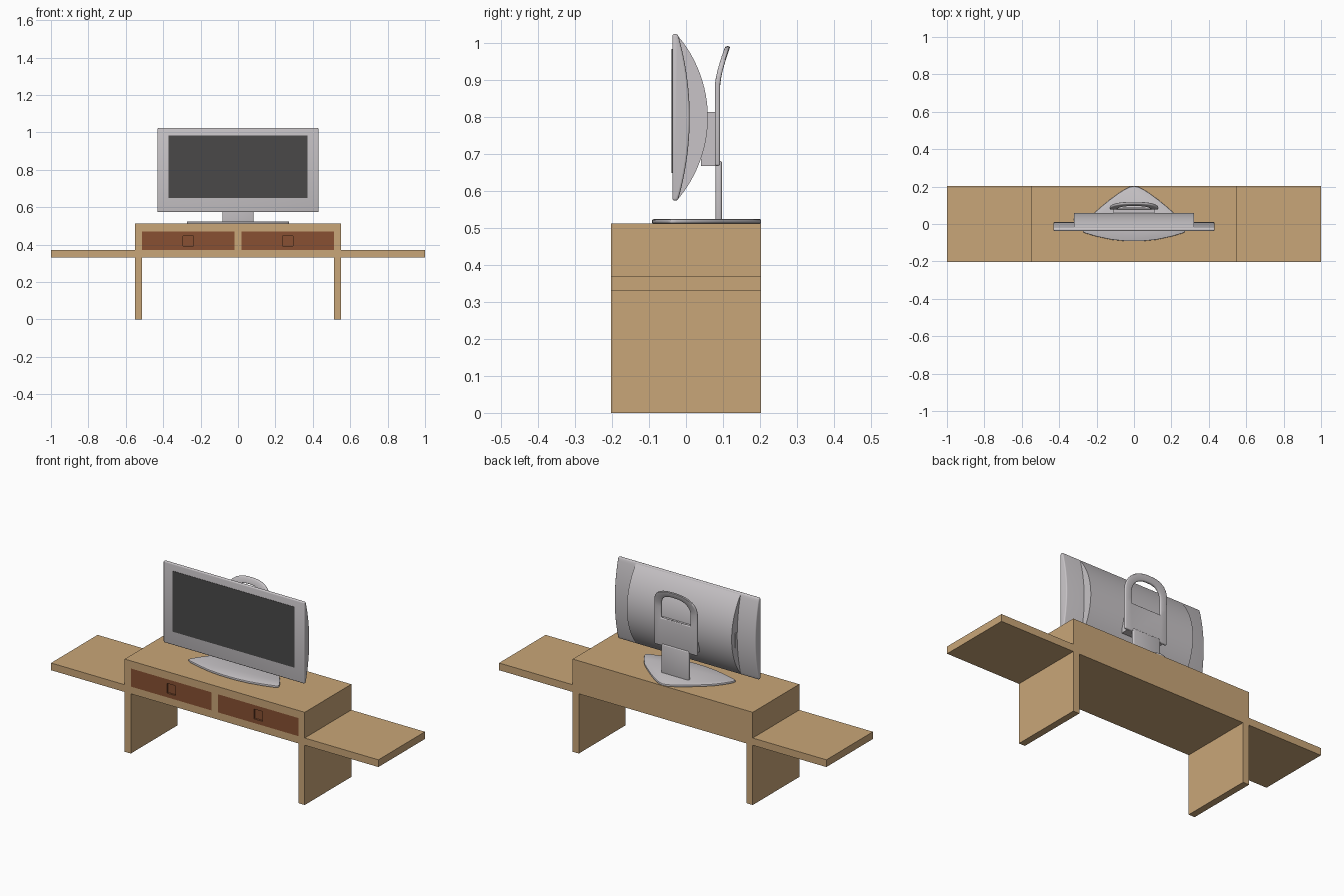
import bpy, bmesh, math

if "Cube" in bpy.data.objects:
    bpy.data.objects.remove(bpy.data.objects["Cube"])


def material(name, r, g, b):
    m = bpy.data.materials.new(name)
    lin = [((c / 255 + 0.055) / 1.055) ** 2.4 for c in (r, g, b)]
    m.diffuse_color = (*lin, 1)
    m.use_nodes = True
    m.node_tree.nodes["Principled BSDF"].inputs["Base Color"].default_value = m.diffuse_color
    return m


WOOD = material("light_wood", 201, 166, 120)
RED = material("red_brown_wood", 136, 80, 50)
GREY = material("silver_grey", 200, 196, 199)
DARK = material("dark_screen", 74, 73, 73)


def make(name, bm, mat):
    bmesh.ops.recalc_face_normals(bm, faces=bm.faces)
    me = bpy.data.meshes.new(name)
    bm.to_mesh(me)
    bm.free()
    me.materials.append(mat)
    ob = bpy.data.objects.new(name, me)
    bpy.context.collection.objects.link(ob)
    return ob


def box(name, mat, x, y, z):
    bm = bmesh.new()
    bmesh.ops.create_cube(bm, size=1)
    for v in bm.verts:
        v.co = [(r[0] + r[1]) / 2 + c * (r[1] - r[0]) for r, c in zip((x, y, z), v.co)]
    return make(name, bm, mat)


def prism(name, mat, pts, lo, hi, place):
    """Extrude a 2D outline from lo to hi; place(u, v, w) maps it into space."""
    bm = bmesh.new()
    rings = [[bm.verts.new(place(u, v, w)) for u, v in pts] for w in (lo, hi)]
    n = len(pts)
    for ring in rings:
        bm.faces.new(ring)
    for i in range(n):
        j = (i + 1) % n
        bm.faces.new((rings[0][i], rings[0][j], rings[1][j], rings[1][i]))
    return make(name, bm, mat)


def finish(ob, bevel=0, segments=3):
    """Apply modifiers, optionally round edges, and smooth shade."""
    if bevel:
        m = ob.modifiers.new("round", 'BEVEL')
        m.width, m.segments, m.limit_method = bevel, segments, 'ANGLE'
        m.angle_limit = math.radians(35)
    bpy.ops.object.select_all(action='DESELECT')
    bpy.context.view_layer.objects.active = ob
    ob.select_set(True)
    bpy.ops.object.convert(target='MESH')
    bpy.ops.object.shade_smooth_by_angle(angle=math.radians(35))


def cut(ob, cutter):
    m = ob.modifiers.new("cut", 'BOOLEAN')
    m.object, m.operation, m.solver = cutter, 'DIFFERENCE', 'EXACT'
    bpy.ops.object.select_all(action='DESELECT')
    bpy.context.view_layer.objects.active = ob
    ob.select_set(True)
    bpy.ops.object.convert(target='MESH')
    bpy.data.objects.remove(cutter)


D = 0.203  # half depth of the bench

# Bench: cabinet, side shelves, legs, inset drawers with square finger pulls
cabinet = box("cabinet", WOOD, (-0.55, 0.55), (-D, D), (0.33, 0.512))
for side, s in (("left", -1), ("right", 1)):
    def span(a, b):
        return tuple(sorted((s * a, s * b)))
    box(side + "_shelf", WOOD, span(0.55, 1), (-D, D), (0.33, 0.37))
    box(side + "_leg", WOOD, span(0.513, 0.55), (-D, D), (0, 0.33))
    dx, dz = span(0.02, 0.512), (0.37, 0.47)
    cut(cabinet, box("drawer_pocket", WOOD, dx, (-D - 0.1, -D + 0.03), dz))
    drawer = box(side + "_drawer", RED, dx, (-D, -D + 0.03), dz)
    cut(drawer, box("pull_cutter", RED, span(0.239, 0.293), (-D - 0.1, -D + 0.01), (0.393, 0.447)))


# Monitor shell: thin housing with a curved back, then a deeper curved centre
def arc(edge_y, mid_y, z0, z1, n=24):
    h, s = (z1 - z0) / 2, mid_y - edge_y
    r = (h * h + s * s) / (2 * s)
    a = math.asin(h / r)
    return [(mid_y - r + r * math.cos(t), (z0 + z1) / 2 + r * math.sin(t))
            for t in (-a + 2 * a * i / n for i in range(n + 1))]


def along_x(y, z, x):
    return (x, y, z)


shell = prism("monitor_housing", GREY, [(-0.037, 1.023), (-0.037, 0.573)] + arc(-0.022, 0.01, 0.573, 1.023),
              -0.431, 0.431, along_x)
finish(shell, 0.006)
bulge = prism("monitor_back", GREY, [(-0.03, 1.017), (-0.03, 0.578)] + arc(-0.021, 0.059, 0.578, 1.017),
              -0.32, 0.32, along_x)
finish(bulge)
box("screen", DARK, (-0.372, 0.372), (-0.0385, -0.035), (0.648, 0.983))
box("side_port", GREY, (-0.323, -0.315), (0.018, 0.03), (0.74, 0.82))

# Stand: rounded triangular foot, neck and mounting block
half = [(0.05, -0.091), (0.12, -0.084), (0.2, -0.067), (0.258, -0.05), (0.274, -0.042), (0.272, -0.025),
        (0.247, 0.015), (0.212, 0.06), (0.17, 0.097), (0.128, 0.131), (0.085, 0.163), (0.05, 0.185), (0.022, 0.199)]
outline = [(0, -0.092)] + half + [(0, 0.203)] + [(-x, y) for x, y in reversed(half)]
foot = prism("stand_foot", GREY, outline, 0.511, 0.523, lambda x, y, z: (x, y, z))
finish(foot, 0.004, 2)
finish(box("stand_neck", GREY, (-0.083, 0.083), (0.08, 0.097), (0.515, 0.68)), 0.005)
box("mounting_block", GREY, (-0.11, 0.11), (0.04, 0.082), (0.667, 0.812))


# Back plate that continues upward into a backward-curving arched handle
def bend(z):
    t = max(0, z - 0.885) / 0.105
    return 0.028 * t ** 1.4


def arch(a, z0, z1, e=0.8, n=28):
    pts = []
    for i in range(n + 1):
        t = math.pi * i / n
        c = math.cos(t)
        pts.append((math.copysign(abs(c) ** e, c) * a, z0 + (z1 - z0) * max(0, math.sin(t)) ** e))
    return pts


outer = [(0.13, 0.82), (0.13, 0.86)] + arch(0.13, 0.89, 0.99) + [(-0.13, 0.86), (-0.13, 0.82)]
inner = [(0.09, 0.82), (0.09, 0.85)] + arch(0.09, 0.88, 0.958) + [(-0.09, 0.85), (-0.09, 0.82)]
outer = [(0.13, 0.667)] + outer + [(-0.13, 0.667)]
inner = [(0.09, 0.667)] + inner + [(-0.09, 0.667)]
bm = bmesh.new()
rows = [[[bm.verts.new((x, y + bend(z), z)) for x, z in line] for line in (outer, inner)] for y in (0.078, 0.092)]
n = len(outer)
for i in range(n - 1):
    for o, inn in rows:
        bm.faces.new((o[i], o[i + 1], inn[i + 1], inn[i]))
    for k in (0, 1):
        if k == 0 or 0 < i < n - 2:
            f, b = rows[0][k], rows[1][k]
            bm.faces.new((f[i], f[i + 1], b[i + 1], b[i]))
# solid panel below the opening, its top edge and the bottom edge
for o, inn in rows:
    bm.faces.new((inn[0], inn[1], inn[n - 2], inn[n - 1]))
(fo, fi), (bo, bi) = rows
for a, b, c, d in ((fi[1], fi[n - 2], bi[n - 2], bi[1]), (fo[0], fi[0], bi[0], bo[0]),
                   (fi[0], fi[n - 1], bi[n - 1], bi[0]), (fi[n - 1], fo[n - 1], bo[n - 1], bi[n - 1])):
    bm.faces.new((a, b, c, d))
handle = make("back_plate_with_handle", bm, GREY)
finish(handle, 0.005)
